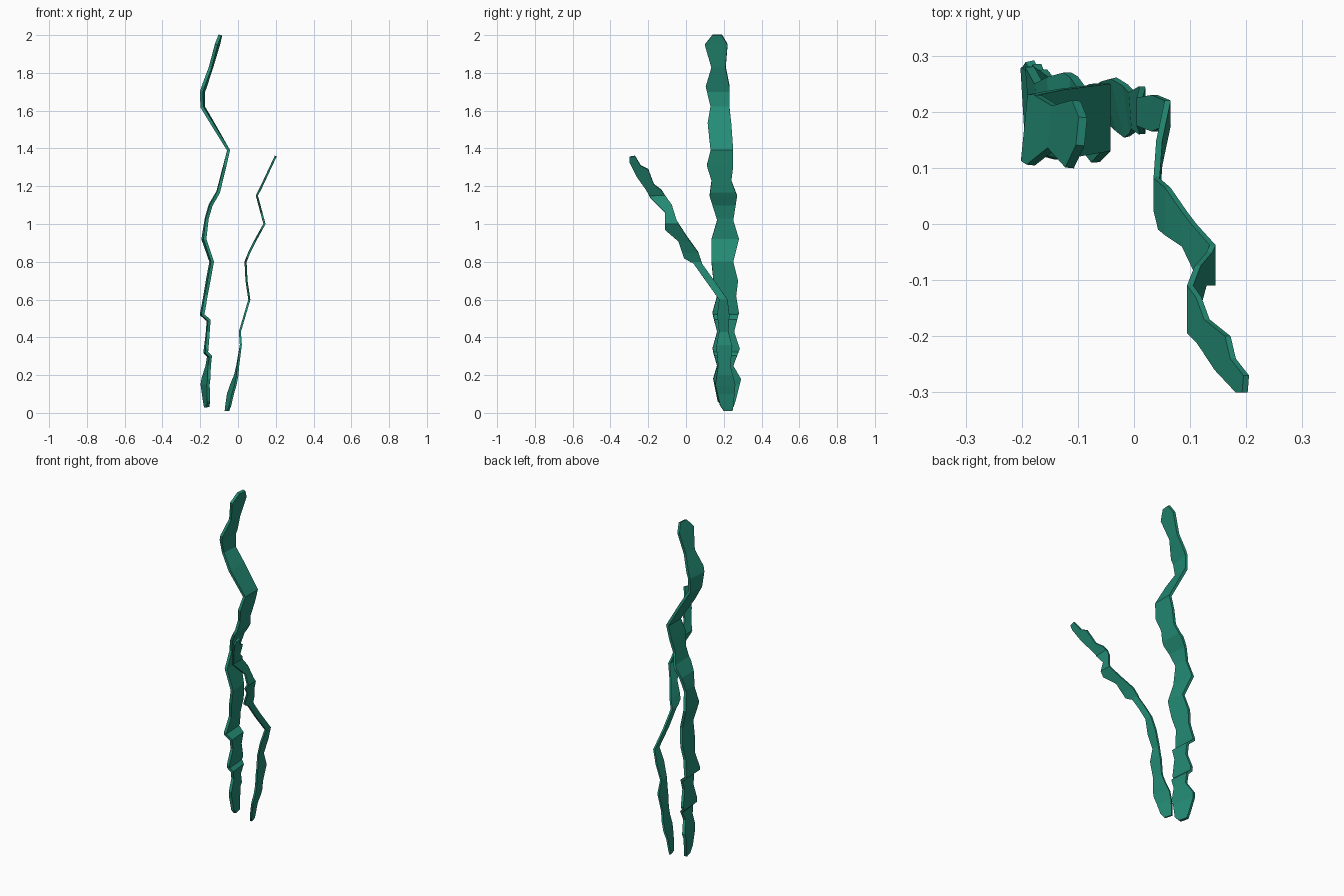
import bpy
import bmesh

UNIT = 0.01  # all profile numbers below are in hundredths

default_cube = bpy.data.objects.get("Cube")
if default_cube:
    bpy.data.objects.remove(default_cube, do_unlink=True)

# One colour for both fronds
green = bpy.data.materials.new("kelp_green")
green.use_nodes = True
colour = (0.017, 0.262, 0.178, 1)
green.diffuse_color = colour
shader = green.node_tree.nodes["Principled BSDF"]
shader.inputs["Base Color"].default_value = colour
shader.inputs["Roughness"].default_value = 0.8


def interpolate(points, height):
    """Piecewise linear value at a height, from (height, value) pairs."""
    if height <= points[0][0]:
        return points[0][1]
    for (low, start), (high, end) in zip(points, points[1:]):
        if height <= high:
            return start + (end - start) * (height - low) / (high - low)
    return points[-1][1]


def level_rows(rows):
    """Turn (height, front, back) into front and back outline points."""
    return [(front, height, back, height) for height, front, back in rows]


def make_frond(name, rows, bends, shears, middle, thickness):
    """Flat leaf outline, creased at the bend heights, then thickened."""
    bm = bmesh.new()
    previous = None
    for front_y, front_z, back_y, back_z in rows:
        pair = [bm.verts.new((0, front_y, front_z)),
                bm.verts.new((0, back_y, back_z))]
        if previous:
            bm.faces.new((previous[0], previous[1], pair[1], pair[0]))
        previous = pair

    # Horizontal creases
    for height, _ in bends:
        geometry = bm.verts[:] + bm.edges[:] + bm.faces[:]
        bmesh.ops.bisect_plane(bm, geom=geometry, dist=0.01,
                               plane_co=(0, 0, height), plane_no=(0, 0, 1))

    # Sideways zigzag, with a slight turn of the blade
    for vert in bm.verts:
        _, y, z = vert.co
        turn = interpolate(shears, z) * (y - middle) * UNIT
        vert.co.x = interpolate(bends, z) + turn
        vert.co *= UNIT

    bmesh.ops.recalc_face_normals(bm, faces=bm.faces[:])
    mesh = bpy.data.meshes.new(name)
    bm.to_mesh(mesh)
    bm.free()
    mesh.materials.append(green)
    frond = bpy.data.objects.new(name, mesh)
    bpy.context.collection.objects.link(frond)

    solid = frond.modifiers.new("blade_thickness", "SOLIDIFY")
    solid.thickness = thickness
    solid.offset = 0
    return frond


# Tall frond: upright blade with a wavy outline
tall_outline = level_rows([
    (3, 20, 25), (6, 17, 26), (18, 14.5, 29), (25, 16.5, 25),
    (34, 14, 28.5), (43, 16.5, 25.5), (53, 14, 28), (62, 16.5, 26.5),
    (70, 14.5, 27.5), (80, 13.5, 25), (92, 13.5, 28), (102, 16.5, 25),
    (115, 12.5, 27), (123, 13.5, 24), (131, 11, 25), (139, 13, 25),
    (153, 11.5, 24), (162, 13, 23), (173, 10.5, 23), (183, 13.5, 21),
    (195, 10, 22), (200, 14, 19),
])
tall_bends = [
    (3, -16), (15, -17), (30, -15), (32, -17), (42, -16), (49, -15.5),
    (52, -19), (57, -18), (80, -14), (92, -18), (103, -16.5),
    (110, -14.5), (117, -10.5), (139, -5), (162, -18.5), (170, -18.5),
    (183, -14), (195, -10.5), (200, -9),
]
tall_shears = [(15, -25), (35, -5), (90, -8), (140, 0), (165, 10), (200, 10)]
make_frond("tall_frond", tall_outline, tall_bends, tall_shears, 20, 0.016)

# Side frond: upright at its foot, then leaning out to the front
side_outline = level_rows([
    (1, 20, 24.5), (4, 18, 25), (15, 15.5, 26), (25, 17, 23.5),
    (35, 16, 24.5), (43, 17.5, 22.5), (52, 16.5, 23), (60, 17.5, 22),
]) + [
    (4, 79, 8.5, 79), (-1, 82, 6.5, 85), (-4, 91, 0, 94),
    (-11, 97, -5, 102), (-11, 106, -7.5, 110), (-19, 114, -13, 118),
    (-21, 118, -17, 121), (-26, 125, -20, 129), (-30, 133, -24, 131),
    (-30, 135.5, -27, 136),
]
side_bends = [
    (1, -5.5), (10, -4), (20, -1), (36, 1.5), (43, 1), (60, 6),
    (70, 4.5), (80, 4), (85, 6), (91, 9), (100, 14), (115, 10),
    (120, 12.5), (136, 20),
]
side_shears = [(10, -30), (30, 0), (60, 0)]
make_frond("side_frond", side_outline, side_bends, side_shears, 21, 0.011)
